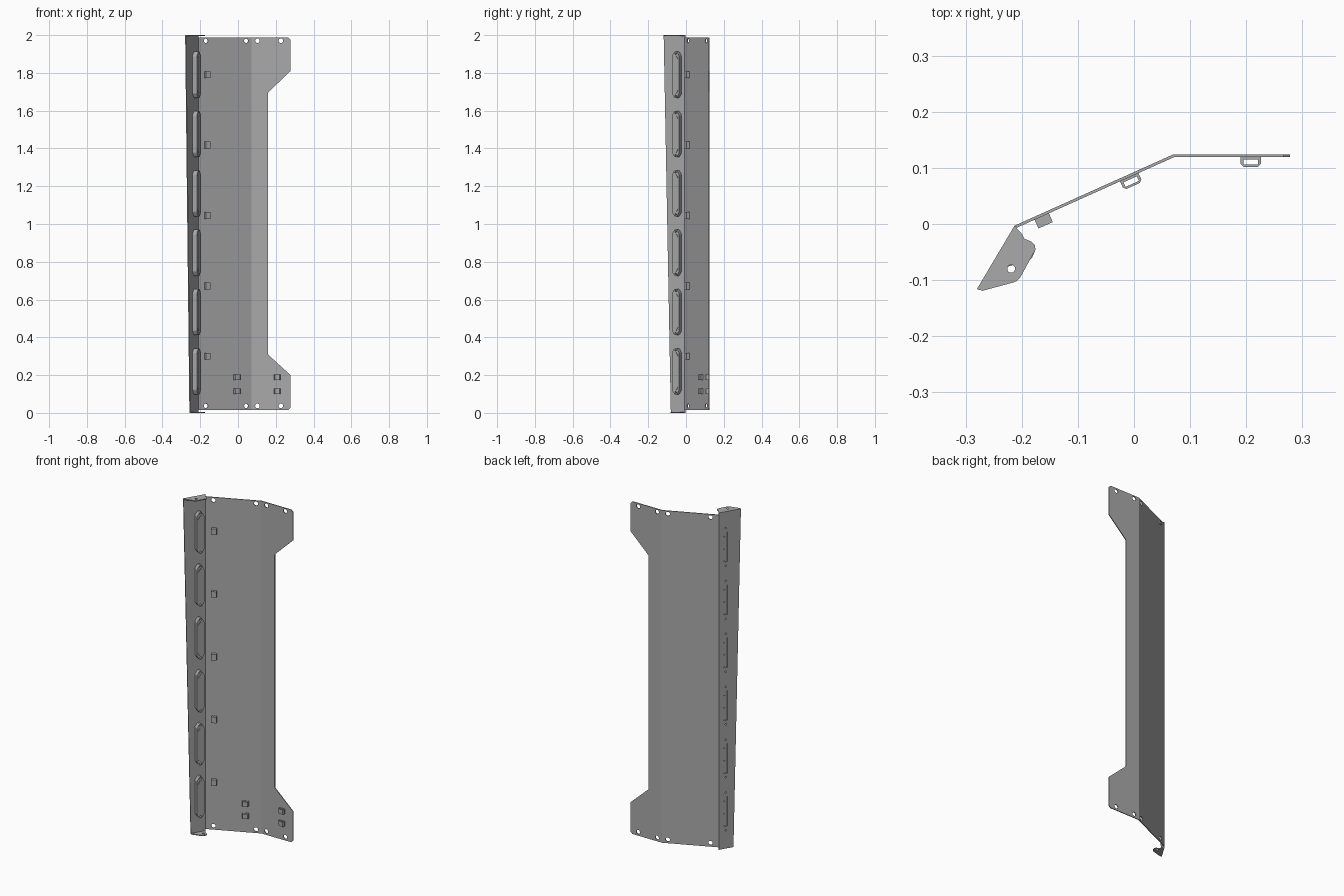
import bpy, bmesh, math
from mathutils import Vector, Matrix

cube = bpy.data.objects.get("Cube")
if cube:
    bpy.data.objects.remove(cube, do_unlink=True)

grey = bpy.data.materials.new("sheet_grey")
grey.use_nodes = True
colour = (0.4, 0.4, 0.4, 1)
grey.diffuse_color = colour
grey.node_tree.nodes["Principled BSDF"].inputs["Base Color"].default_value = colour

T = 0.005            # sheet thickness
UP = Vector((0, 0, 1))


def frame(origin, u, v):
    u, v = Vector(u).normalized(), Vector(v).normalized()
    m = Matrix((u, v, u.cross(v))).transposed().to_4x4()
    m.translation = origin
    return m


def circle(x, y, r, n=20):
    return [(x + r * math.cos(2 * math.pi * i / n), y + r * math.sin(2 * math.pi * i / n))
            for i in range(n)]


def rect(x0, x1, y0, y1):
    return [(x0, y0), (x1, y0), (x1, y1), (x0, y1)]


def plate(name, outline, matrix, holes=(), depth=T, base=0.0):
    """Flat outline with holes, thickened from base to base + depth along the frame normal."""
    curve = bpy.data.curves.new(name, "CURVE")
    curve.dimensions = "2D"
    curve.fill_mode = "BOTH"
    curve.extrude = depth / 2
    for loop in [outline, *holes]:
        spline = curve.splines.new("POLY")
        spline.points.add(len(loop) - 1)
        for point, (x, y) in zip(spline.points, loop):
            point.co = (x, y, 0, 1)
        spline.use_cyclic_u = True
    temp = bpy.data.objects.new(name + "_curve", curve)
    bpy.context.scene.collection.objects.link(temp)
    graph = bpy.context.evaluated_depsgraph_get()
    mesh = bpy.data.meshes.new_from_object(temp.evaluated_get(graph))
    bpy.data.objects.remove(temp, do_unlink=True)
    bm = bmesh.new()
    bm.from_mesh(mesh)
    bmesh.ops.remove_doubles(bm, verts=bm.verts, dist=1e-5)
    bmesh.ops.translate(bm, verts=bm.verts, vec=(0, 0, base + depth / 2))
    bmesh.ops.transform(bm, verts=bm.verts, matrix=matrix)
    bmesh.ops.recalc_face_normals(bm, faces=bm.faces)
    for face in bm.faces:
        face.smooth = False
    bm.to_mesh(mesh)
    bm.free()
    mesh.materials.clear()
    mesh.materials.append(grey)
    obj = bpy.data.objects.new(name, mesh)
    bpy.context.scene.collection.objects.link(obj)
    return obj


# Frames of the three folded faces
hinge, bend = Vector((-0.213, -0.003, 0)), Vector((0.07, 0.124, 0))
main = frame(hinge, bend - hinge, UP)
outer = frame(bend, (1, 0, 0), UP)
side_u = Vector((0.51, 0.86, 0)).normalized()
side = frame(hinge, side_u, UP)
side_n = side_u.cross(UP)
width = (bend - hinge).length
low, high = 0.015, 1.988
hole_rows = (0.037, 1.97)

# Main slanted panel
plate("main_panel", rect(0, width, low, high), main,
      [circle(u, z, 0.012) for u in (0.045, 0.279) for z in hole_rows])

# Outer panel with a long cutout between two ears
e, c = 0.208, 0.012
plate("outer_panel",
      [(0, low), (e - c, low), (e, low + c), (e, 0.2), (0.088, 0.31),
       (0.088, 1.695), (e, 1.81), (e, high - c), (e - c, high), (0, high)], outer,
      [circle(u, z, 0.012) for u in (0.033, 0.157) for z in hole_rows])

# Tapered side flange with a notched slot and screw holes behind each connector
centres = [0.22 + 0.314 * i for i in range(6)]
mid = -0.042
slots = []
for z in centres:
    a, b, n = mid - 0.009, mid + 0.004, mid + 0.013
    slot = [(a, z - 0.088), (b, z - 0.088)]
    for k in (-1, 0, 1):
        y = z + 0.073 * k
        slot += [(b, y - 0.012), (n, y - 0.012), (n, y + 0.012), (b, y + 0.012)]
    slots.append(slot + [(b, z + 0.088), (a, z + 0.088)])
    slots += [circle(mid, z + s * 0.112, 0.005, 12) for s in (-1, 1)]
plate("side_flange", [(0, 0), (0, 2.0), (-0.131, 2.0), (-0.087, 0)], side, slots)

# End tabs folded inward from the flange
for name, z, cut in (("top_tab", 2.0 - T, 0), ("bottom_tab", 0, 0.043)):
    tab = frame(hinge + UP * z, side_n, side_u)
    plate(name,
          [(0, 0), (0.019, -0.006), (0.027, -0.011), (0.040, -0.009), (0.049, -0.011),
           (0.054, -0.018), (0.056, cut - 0.075), (0.054, cut - 0.083),
           (0.049, cut - 0.089), (0.010, cut - 0.129), (0, cut - 0.131)], tab,
          [circle(0.034, cut - 0.069, 0.007)])

# Connectors on the inside of the flange
quarter = [(0.022, 0.097), (0.020, 0.102), (0.010, 0.117), (0.005, 0.122)]
half = quarter + [(-x, y) for x, y in reversed(quarter)]
octagon = half + [(x, -y) for x, y in reversed(half)]
for i, z in enumerate(centres):
    body = [(mid + x, z + y) for x, y in octagon]
    face = [(mid + x * 0.75, z + y * 0.82) for x, y in octagon]
    ends = [circle(mid, z + s * 0.112, 0.005, 12) for s in (-1, 1)]
    plate(f"connector_body_{i + 1}", body, side, ends, 0.027, T)
    plate(f"connector_face_{i + 1}", face, side, (), 0.003, T + 0.027)

# Solid clips in a column beside the flange
for i in range(5):
    z = 0.3 + 0.3725 * i
    plate(f"column_clip_{i + 1}", rect(0.037, 0.065, z - 0.018, z + 0.018), main, (), 0.017, T)

# Hollow cable loops near the bottom
loop = [(-0.018, 0), (0.018, 0), (0.018, 0.012), (0.013, 0.017), (-0.013, 0.017), (-0.018, 0.012)]
inner = rect(-0.013, 0.013, 0.004, 0.013)
for name, base, u in (("main_loop", main, 0.222), ("outer_loop", outer, 0.138)):
    axis, out = base.col[0].to_3d(), base.col[2].to_3d()
    for i, z in enumerate((0.115, 0.188)):
        spot = base.translation + axis * u + out * T + UP * (z - 0.014)
        plate(f"{name}_{i + 1}", loop, frame(spot, -axis, out), [inner], 0.028)
